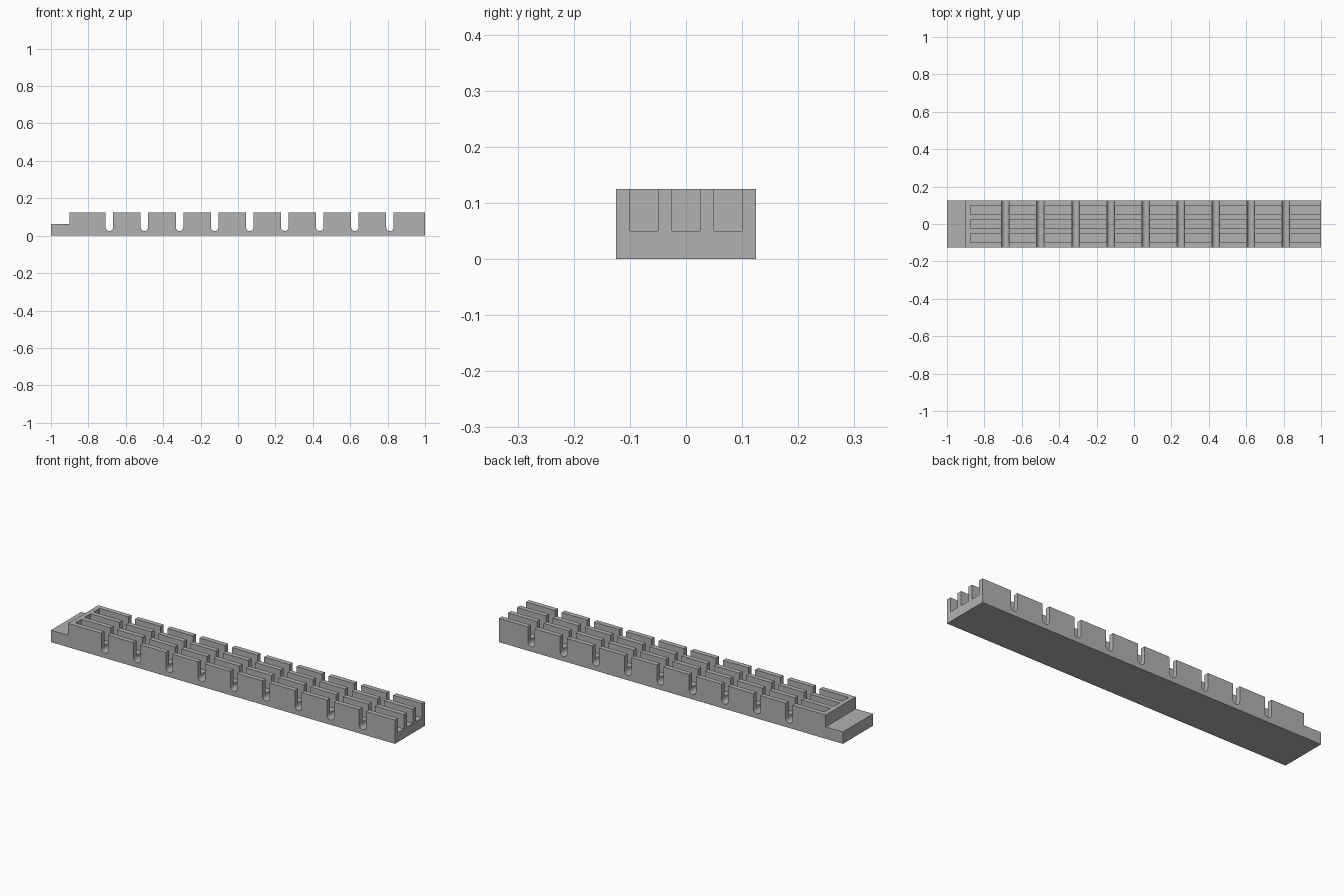
import bpy, bmesh, math

if "Cube" in bpy.data.objects:
    bpy.data.objects.remove(bpy.data.objects["Cube"])

HALF_W, TOP = 0.125, 0.125
SLOT_R, SLOT_Z = 0.02, 0.045      # radius and centre height of the rounded slot ends
ARC = 10

grey = bpy.data.materials.new("grey")
grey.diffuse_color = (0.445, 0.445, 0.445, 1)
grey.use_nodes = True
grey.node_tree.nodes["Principled BSDF"].inputs["Base Color"].default_value = grey.diffuse_color


def prism(name, profile, y0, y1):
    """Extrude an (x, z) outline along y."""
    bm = bmesh.new()
    face = bm.faces.new([bm.verts.new((x, y0, z)) for x, z in profile])
    ext = bmesh.ops.extrude_face_region(bm, geom=[face])
    moved = [v for v in ext["geom"] if isinstance(v, bmesh.types.BMVert)]
    bmesh.ops.translate(bm, verts=moved, vec=(0, y1 - y0, 0))
    bmesh.ops.recalc_face_normals(bm, faces=bm.faces)
    mesh = bpy.data.meshes.new(name)
    bm.to_mesh(mesh)
    bm.free()
    mesh.materials.append(grey)
    obj = bpy.data.objects.new(name, mesh)
    bpy.context.collection.objects.link(obj)
    return obj


# Side outline: base, end tongue, and nine round-bottomed cross slots
outline = [(1, 0), (-1, 0), (-1, 0.0625), (-0.9, 0.0625), (-0.9, TOP)]
for i in range(9):
    cx = -0.6875 + 0.1875 * i
    outline.append((cx - SLOT_R, TOP))
    for k in range(ARC + 1):
        a = math.pi + math.pi * k / ARC
        outline.append((cx + SLOT_R * math.cos(a), SLOT_Z + SLOT_R * math.sin(a)))
    outline.append((cx + SLOT_R, TOP))
outline.append((1, TOP))
body = prism("slotted_bar", outline, -HALF_W, HALF_W)

# Three lengthwise channels, open at the right end
for n, y in enumerate((-0.075, 0, 0.075)):
    cutter = prism(f"channel_cutter_{n + 1}",
                   [(-0.875, 0.05), (1.1, 0.05), (1.1, 0.2), (-0.875, 0.2)],
                   y - 0.025, y + 0.025)
    cutter.hide_render = True
    cutter.hide_set(True)
    cutter.display_type = 'WIRE'
    cut = body.modifiers.new(f"channel_{n + 1}", 'BOOLEAN')
    cut.operation = 'DIFFERENCE'
    cut.solver = 'EXACT'
    cut.object = cutter

# Bake the cuts, then smooth only the rounded slot bottoms
bpy.context.view_layer.objects.active = body
body.select_set(True)
for name in [m.name for m in body.modifiers]:
    bpy.ops.object.modifier_apply(modifier=name)
for obj in [o for o in bpy.data.objects if o.name.startswith("channel_cutter")]:
    bpy.data.objects.remove(obj)
bpy.ops.object.shade_smooth_by_angle(angle=math.radians(30))
